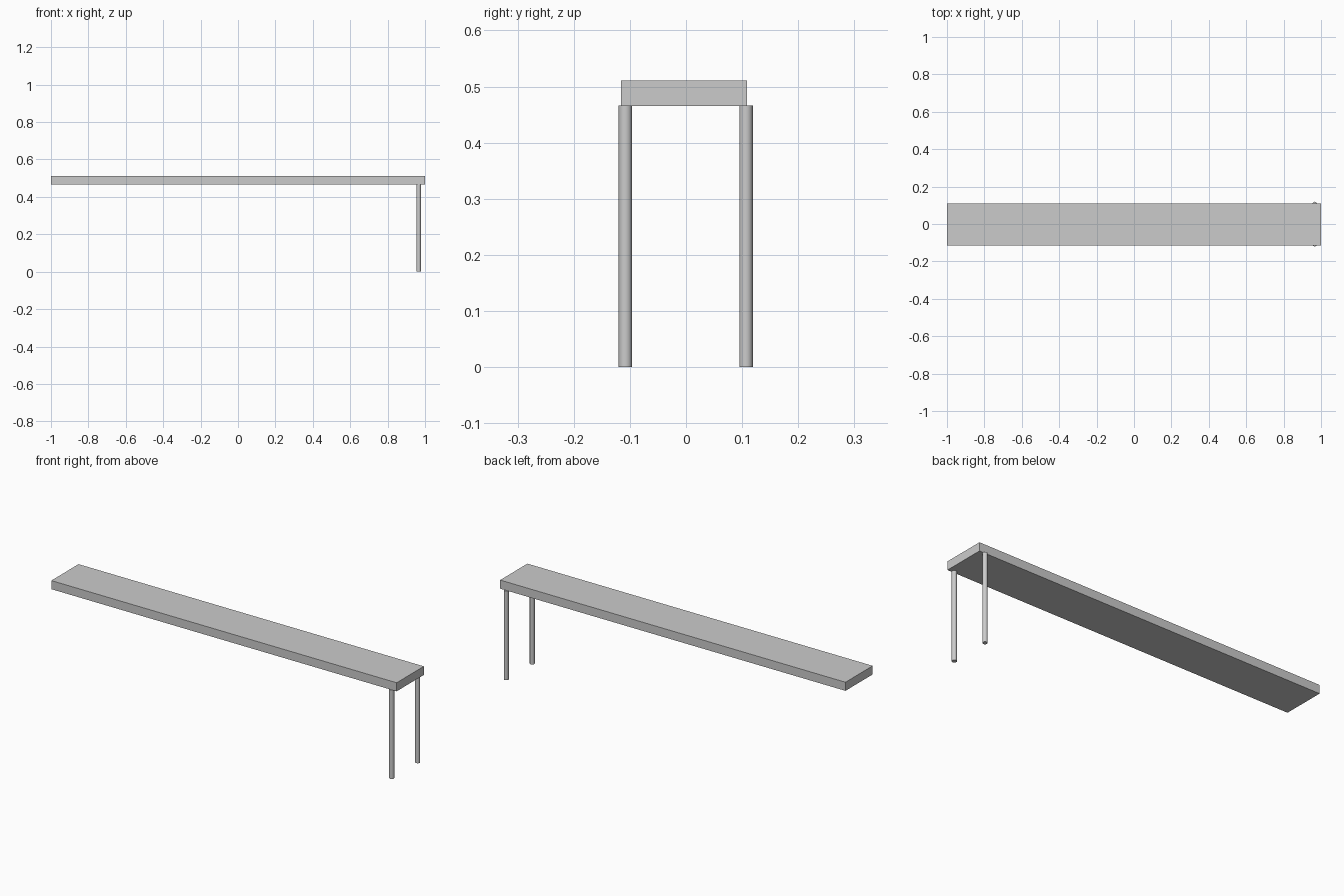
import bpy

if "Cube" in bpy.data.objects:
    bpy.data.objects.remove(bpy.data.objects["Cube"])

# Long plank top
bpy.ops.mesh.primitive_cube_add(size=1, location=(0, -0.0035, 0.488))
top = bpy.context.object
top.name = "plank_top"
top.scale = (2.0, 0.225, 0.045)
bpy.ops.object.transform_apply(location=False, rotation=False, scale=True)

# Pair of round legs at the right end only
LEG_HEIGHT = 0.466
for name, y in (("front_leg", -0.108), ("back_leg", 0.107)):
    bpy.ops.mesh.primitive_cylinder_add(
        vertices=32, radius=0.012, depth=LEG_HEIGHT,
        location=(0.966, y, LEG_HEIGHT / 2))
    leg = bpy.context.object
    leg.name = name
    bpy.ops.object.shade_smooth_by_angle()
